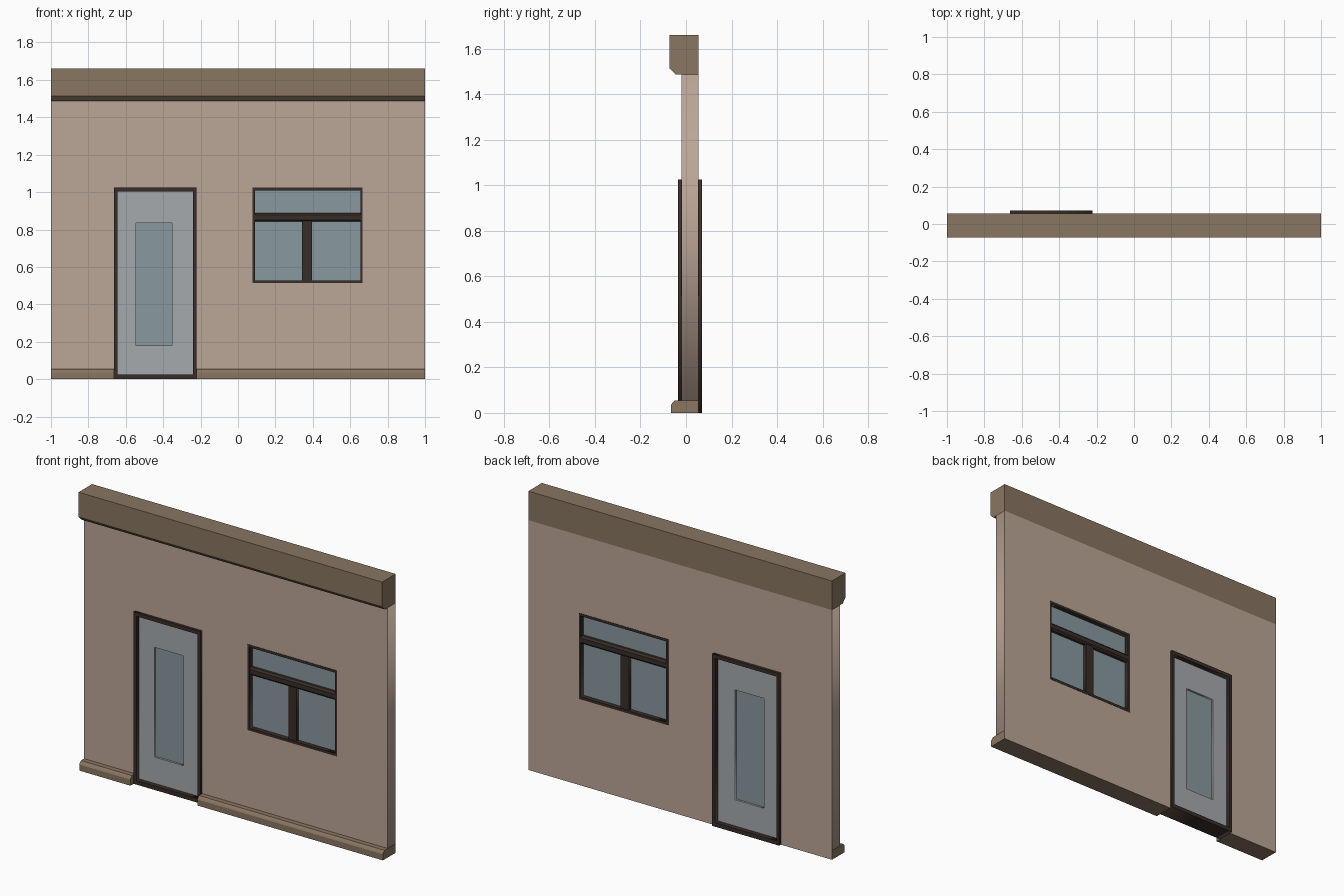
import bpy, bmesh
from math import radians

if "Cube" in bpy.data.objects:
    bpy.data.objects.remove(bpy.data.objects["Cube"])


def mat(name, r, g, b):
    m = bpy.data.materials.new(name)
    m.diffuse_color = (r, g, b, 1)
    m.use_nodes = True
    m.node_tree.nodes["Principled BSDF"].inputs["Base Color"].default_value = m.diffuse_color
    return m


PLASTER = mat("plaster", 0.50, 0.38, 0.31)
TRIM = mat("trim_brown", 0.25, 0.18, 0.12)
DARK = mat("dark_frame", 0.04, 0.027, 0.022)
PANEL = mat("door_grey", 0.38, 0.40, 0.42)
GLASS = mat("glass", 0.25, 0.32, 0.35)


def rect(x0, x1, z0, z1):
    return [(x0, z0), (x1, z0), (x1, z1), (x0, z1)]


def finish(ob):
    bm = bmesh.new()
    bm.from_mesh(ob.data)
    bmesh.ops.remove_doubles(bm, verts=bm.verts, dist=1e-5)
    bmesh.ops.recalc_face_normals(bm, faces=bm.faces)
    bmesh.ops.dissolve_limit(bm, angle_limit=radians(1), verts=bm.verts, edges=bm.edges)
    bm.to_mesh(ob.data)
    bm.free()


def plate(name, loops, y0, y1, m):
    """Flat outline (first loop) with holes (other loops), thickened from y0 to y1."""
    cu = bpy.data.curves.new(name, 'CURVE')
    cu.dimensions, cu.fill_mode, cu.extrude = '2D', 'BOTH', (y1 - y0) / 2
    for loop in loops:
        sp = cu.splines.new('POLY')
        sp.points.add(len(loop) - 1)
        for p, (x, z) in zip(sp.points, loop):
            p.co = (x, z, 0, 1)
        sp.use_cyclic_u = True
    ob = bpy.data.objects.new(name, cu)
    bpy.context.collection.objects.link(ob)
    ob.location.y, ob.rotation_euler.x = (y0 + y1) / 2, radians(90)
    bpy.ops.object.select_all(action='DESELECT')
    bpy.context.view_layer.objects.active = ob
    ob.select_set(True)
    bpy.ops.object.convert(target='MESH')
    ob = bpy.context.object
    ob.data.materials.append(m)
    finish(ob)
    return ob


def moulding(name, profile, x0, x1, mats, special=None):
    """Sweep a (y, z) profile along x; special = {segment: material slot}."""
    n = len(profile)
    verts = [(x, y, z) for x in (x0, x1) for y, z in profile]
    faces = [(i, (i + 1) % n, (i + 1) % n + n, i + n) for i in range(n)]
    faces += [tuple(range(n)), tuple(range(n, 2 * n))]
    me = bpy.data.meshes.new(name)
    me.from_pydata(verts, [], faces)
    for m in mats:
        me.materials.append(m)
    for seg, slot in (special or {}).items():
        me.polygons[seg].material_index = slot
    ob = bpy.data.objects.new(name, me)
    bpy.context.collection.objects.link(ob)
    bm = bmesh.new()
    bm.from_mesh(me)
    bmesh.ops.recalc_face_normals(bm, faces=bm.faces)
    bm.to_mesh(me)
    bm.free()
    return ob


FRONT, BACK = -0.02, 0.055
DX0, DX1, TOP = -0.663, -0.222, 1.024      # door opening
WX0, WX1, WZ0 = 0.078, 0.666, 0.513        # window opening
PZ, CZ = 0.054, 1.487                      # plinth top, cornice bottom

# wall with door notch and window hole
plate("wall", [[(-1, PZ), (DX0, PZ), (DX0, TOP), (DX1, TOP), (DX1, PZ), (1, PZ), (1, CZ), (-1, CZ)],
               rect(WX0, WX1, WZ0, TOP)], FRONT, BACK, PLASTER)

# plinth either side of the door, plaster-coloured at the back
plinth = [(-0.065, 0), (-0.065, 0.036), (-0.06, 0.044), (-0.05, PZ), (BACK, PZ), (BACK, 0)]
moulding("plinth_left", plinth, -1, DX0, [TRIM, PLASTER], {4: 1})
moulding("plinth_right", plinth, DX1, 1, [TRIM, PLASTER], {4: 1})

# cornice with chamfered lower front edge
cornice = [(-0.072, 1.513), (-0.072, 1.66), (BACK, 1.66), (BACK, CZ), (-0.046, CZ)]
moulding("cornice", cornice, -1, 1, [TRIM])

# door
inner = rect(-0.645, -0.241, 0.024, 1.002)
pane = rect(-0.545, -0.353, 0.18, 0.834)
plate("door_frame", [rect(DX0, DX1, 0, TOP), inner], -0.035, 0.071, DARK)
plate("door_leaf", [inner, pane], -0.008, 0.043, PANEL)
plate("door_glass", [pane], 0.004, 0.031, GLASS)

# window: frame, bars and glass
ix0, ix1, iz0, iz1 = 0.092, 0.655, 0.528, 1.009
plate("window_frame", [rect(WX0, WX1, WZ0, TOP), rect(ix0, ix1, iz0, iz1)],
      FRONT - 0.002, BACK + 0.002, DARK)
bar = [(-0.02, 0.852), (-0.02, 0.878), (-0.01, 0.888), (0.045, 0.888),
       (0.055, 0.878), (0.055, 0.852), (0.045, 0.842), (-0.01, 0.842)]
moulding("window_transom", bar, ix0, ix1, [DARK])
plate("window_mullion", [rect(0.342, 0.396, iz0, 0.845)], -0.015, 0.05, DARK)
plate("window_glass", [rect(ix0, ix1, iz0, iz1)], 0.005, 0.03, GLASS)
